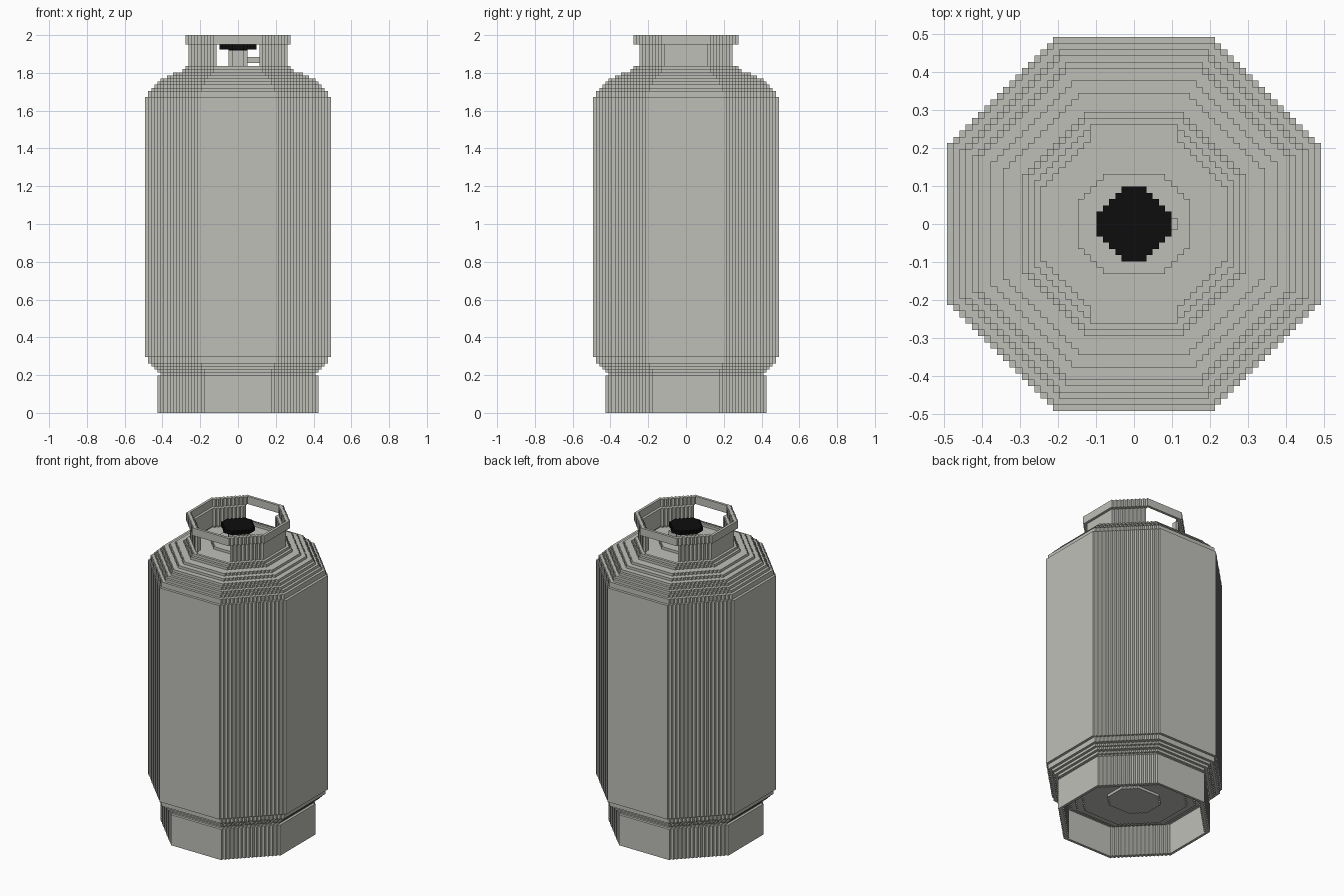
import bpy, bmesh
from math import floor, sqrt

if "Cube" in bpy.data.objects:
    bpy.data.objects.remove(bpy.data.objects["Cube"], do_unlink=True)

V = 2 / 122  # size of one step


def material(name, color):
    m = bpy.data.materials.new(name)
    m.use_nodes = True
    m.diffuse_color = color
    m.node_tree.nodes["Principled BSDF"].inputs["Base Color"].default_value = color
    return m


grey = material("warm grey paint", (0.52, 0.52, 0.485, 1))
black = material("black plastic", (0.004, 0.004, 0.004, 1))


def diagonal(a):
    return floor(a * sqrt(2)) + 1


def octagon(a, s=None, ay=None):
    """Octagon outline with stepped diagonals; s is x + y on the diagonal."""
    s = s or diagonal(a)
    ay = ay or a
    x, y = a, s - a
    q = [(x, y)]
    while y < ay:
        x -= 1
        q.append((x, y))
        y += 1
        q.append((x, y))
    left = [(-x, y) for x, y in reversed(q)]
    upper = q + left
    return upper + [(-x, -y) for x, y in upper]


def add_prism(bm, loops, z0, z1):
    """Extrude an outline, optionally with a hole as second loop."""
    rings = [[bm.verts.new((x * V, y * V, z0 * V)) for x, y in lp] for lp in loops]
    if len(rings) == 1:
        faces = [bm.faces.new(rings[0])]
    else:
        edges = [bm.edges.new((r[i - 1], r[i])) for r in rings for i in range(len(r))]
        res = bmesh.ops.triangle_fill(bm, edges=edges, use_beauty=True, normal=(0, 0, 1))
        faces = [g for g in res["geom"] if isinstance(g, bmesh.types.BMFace)]
    res = bmesh.ops.extrude_face_region(bm, geom=faces, use_keep_orig=True)
    top = [g for g in res["geom"] if isinstance(g, bmesh.types.BMVert)]
    bmesh.ops.translate(bm, verts=top, vec=(0, 0, (z1 - z0) * V))


def part(name, mat, prisms):
    bm = bmesh.new()
    for loops, z0, z1 in prisms:
        add_prism(bm, loops, z0, z1)
    bmesh.ops.recalc_face_normals(bm, faces=bm.faces)
    me = bpy.data.meshes.new(name)
    bm.to_mesh(me)
    bm.free()
    me.materials.append(mat)
    ob = bpy.data.objects.new(name, me)
    bpy.context.collection.objects.link(ob)
    return ob


def ring(a):
    s = diagonal(a)
    return [octagon(a, s), octagon(a - 1, s - 2)]


# Tank: straight wall with the same stepped dome at both ends
LOW, HIGH = 18, 102
layers = [([octagon(30)], LOW, HIGH)]
for i, a in enumerate((29, 29, 28, 27, 26, 25, 23, 21, 18)):
    layers.append(([octagon(a)], HIGH + i, HIGH + i + 1))
    layers.append(([octagon(a)], LOW - i - 1, LOW - i))
cap = octagon(9, 13, 8)
layers += [([cap], HIGH + 9, HIGH + 10), ([cap], LOW - 10, LOW - 9)]
part("tank_body", grey, layers)

# Hollow foot
part("foot_ring", grey, [(ring(26), 0, 12)])

# Collar: lower and upper bands joined by two side guards
part("collar_base", grey, [(ring(17), 110, 112)])
part("collar_rim", grey, [(ring(17), 119, 122)])
GAP = 7
outer, inner = ring(16)


def side_points(loop, limit):
    pts = [p for p in loop if p[0] >= GAP and abs(p[1]) <= limit]
    return sorted(pts, key=lambda p: (p[1], p[0] if p[1] < 0 else -p[0]))


guard = side_points(outer, 15) + side_points(inner, 14)[::-1]
for name, sign in (("left_guard", 1), ("right_guard", -1)):
    part(name, grey, [([[(sign * x, y) for x, y in guard]], 112, 119)])

# Valve with side outlet and hand wheel
part("valve_stem", grey, [([octagon(3)], 112, 117)])
part("valve_outlet", grey, [([[(2, -1), (7, -1), (7, 1), (2, 1)]], 113, 115)])
part("hand_wheel", black, [([octagon(6, 8)], 117.4, 119), ([octagon(3)], 116.8, 117.4)])
